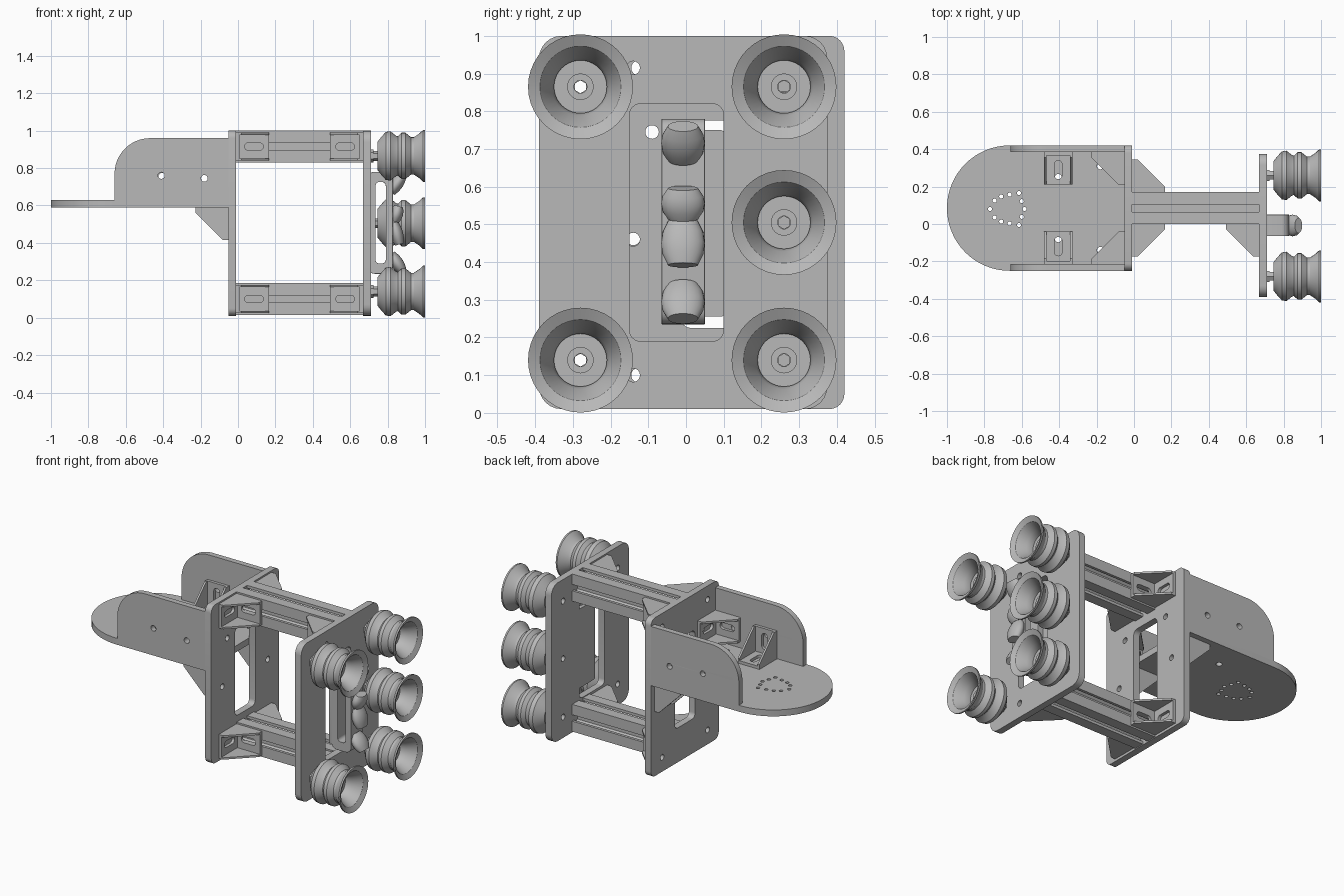
import bpy, bmesh, math
from mathutils import Matrix, Vector

if "Cube" in bpy.data.objects:
    bpy.data.objects.remove(bpy.data.objects["Cube"], do_unlink=True)

GREY = (0.48, 0.48, 0.48, 1)
mat = bpy.data.materials.new("plain grey")
mat.use_nodes = True
mat.diffuse_color = GREY
mat.node_tree.nodes["Principled BSDF"].inputs["Base Color"].default_value = GREY

# In-plane axes (u, v) and thickness axis w for each slab direction
AXES = {"x": (1, 2, 0), "y": (0, 2, 1), "z": (0, 1, 2)}


def finish(name, bm, matrix=None, angle=30):
    """Clean the mesh, shade by angle and make an object."""
    if matrix:
        bm.transform(matrix)
    bmesh.ops.recalc_face_normals(bm, faces=bm.faces)
    for f in bm.faces:
        f.smooth = True
    for e in bm.edges:
        e.smooth = len(e.link_faces) == 2 and e.calc_face_angle(0) < math.radians(angle)
    me = bpy.data.meshes.new(name)
    bm.to_mesh(me)
    bm.free()
    me.materials.append(mat)
    ob = bpy.data.objects.new(name, me)
    bpy.context.collection.objects.link(ob)
    return ob


def rrect(u0, v0, u1, v1, r, n=6):
    """Rounded rectangle outline."""
    pts = []
    corners = ((u1 - r, v1 - r), (u0 + r, v1 - r), (u0 + r, v0 + r), (u1 - r, v0 + r))
    for k, (u, v) in enumerate(corners):
        for i in range(n + 1):
            a = math.pi / 2 * (k + i / n)
            pts.append((u + r * math.cos(a), v + r * math.sin(a)))
    return pts


def hole(u, v, r=0.018):
    return rrect(u - r, v - r, u + r, v + r, r * 0.999, 4)


def add_slab(bm, axis, lo, hi, outline, holes=()):
    """Extrude a flat outline with holes between lo and hi along an axis."""
    cu = bpy.data.curves.new("outline", "CURVE")
    cu.dimensions, cu.fill_mode, cu.extrude = "2D", "BOTH", (hi - lo) / 2
    for loop in (outline, *holes):
        sp = cu.splines.new("POLY")
        sp.points.add(len(loop) - 1)
        for p, (u, v) in zip(sp.points, loop):
            p.co = (u, v, 0, 1)
        sp.use_cyclic_u = True
    ob = bpy.data.objects.new("outline", cu)
    bpy.context.collection.objects.link(ob)
    dg = bpy.context.evaluated_depsgraph_get()
    me = bpy.data.meshes.new_from_object(ob.evaluated_get(dg))
    part = bmesh.new()
    part.from_mesh(me)
    bmesh.ops.remove_doubles(part, verts=part.verts, dist=1e-5)
    iu, iv, iw = AXES[axis]
    for v in part.verts:
        co = Vector((0, 0, 0))
        co[iu], co[iv], co[iw] = v.co.x, v.co.y, v.co.z + (lo + hi) / 2
        v.co = co
    part.to_mesh(me)
    part.free()
    bm.from_mesh(me)
    bpy.data.objects.remove(ob)
    bpy.data.curves.remove(cu)
    bpy.data.meshes.remove(me)


def slab(name, axis, lo, hi, outline, holes=()):
    bm = bmesh.new()
    add_slab(bm, axis, lo, hi, outline, holes)
    return finish(name, bm)


def lathe(name, profile, matrix, steps=32, closed=True):
    """Spin an (r, h) profile around local z."""
    bm = bmesh.new()
    vs = [bm.verts.new((r, 0, h)) for r, h in profile]
    es = [bm.edges.new(p) for p in zip(vs, vs[1:] + vs[:1] if closed else vs[1:])]
    bmesh.ops.spin(bm, geom=vs + es, cent=(0, 0, 0), axis=(0, 0, 1),
                   angle=math.tau, steps=steps, use_merge=True)
    bmesh.ops.remove_doubles(bm, verts=bm.verts, dist=1e-5)
    return finish(name, bm, matrix)


def bracket(name, corner, a, b):
    """Corner bracket: two slotted legs along a and b, and two side webs."""
    a, b = Vector(a), Vector(b)
    m = Matrix((a, b, a.cross(b))).transposed().to_4x4()
    m.translation = corner
    bm = bmesh.new()
    L, W, T = 0.175, 0.075, 0.018
    slot = rrect(0.045, -0.02, 0.145, 0.02, 0.0199)
    leg = [(0, -W), (L, -W), (L, W), (0, W)]
    add_slab(bm, "y", 0, T, leg, [slot])
    add_slab(bm, "x", 0, T, [(u, v) for u, v in leg], [slot])
    web = [(0, 0), (L, 0), (L, 0.03), (0.03, L), (0, L)]
    for lo in (-W, W - 0.012):
        add_slab(bm, "z", lo, lo + 0.012, web)
    return finish(name, bm, m)


CUPS = [(-0.28, 0.865), (0.26, 0.865), (0.26, 0.505), (-0.28, 0.14), (0.26, 0.14)]
MID = 0.085                 # centre line of shelf and rear plate
BEAM_Z = (0.915, 0.10)
SIDES = (("front", -1), ("back", 1))

# Upright plates
slab("cup_plate", "x", 0.668, 0.71, rrect(-0.39, 0.01, 0.375, 1.0, 0.06),
     [rrect(-0.15, 0.19, 0.10, 0.82, 0.03)] + [hole(y, z) for y, z in CUPS]
     + [hole(-0.14, z) for z in BEAM_Z])
rear_holes = [rrect(MID - 0.1, 0.225, MID + 0.1, 0.775, 0.03)]
for s in (-1, 1):
    rear_holes += [hole(MID + s * 0.225, z) for z in (0.915, 0.46, 0.10)]
    rear_holes.append(hole(MID + s * 0.175, 0.745))
slab("rear_plate", "x", -0.052, -0.01, rrect(-0.25, 0.01, 0.42, 1.0, 0.04), rear_holes)

# Shelf with rounded end and a ring of small holes
R = 0.335
shelf = [(-0.052, MID - R), (-0.052, MID + R)]
shelf += [(-0.665 - R * math.sin(t), MID + R * math.cos(t))
          for t in (math.pi * i / 32 for i in range(33))]
ring = [(-0.77, 0), (-0.745, 0.045), (-0.71, 0.067), (-0.665, 0.077),
        (-0.615, 0.085), (-0.6, 0.042), (-0.585, 0)]
shelf_holes = [hole(x, 0.08 + s * y, 0.011) for x, y in ring
               for s in ((1, -1) if y else (1,))]
for s in (-1, 1):
    shelf_holes += [hole(-0.405, MID + s * 0.165), hole(-0.18, MID + s * 0.225)]
slab("shelf", "z", 0.59, 0.63, shelf, shelf_holes)

# Side walls of the shelf, rounded at the outer top corner
wall = [(-0.052, 0.59), (-0.052, 0.96)]
wall += [(-0.47 - 0.19 * math.sin(t), 0.77 + 0.19 * math.cos(t))
         for t in (math.pi / 2 * i / 12 for i in range(13))] + [(-0.66, 0.59)]
for side, s in SIDES:
    y0, y1 = sorted((MID + s * 0.3, MID + s * R))
    slab(side + "_wall", "y", y0, y1, wall, [hole(-0.41, 0.76), hole(-0.18, 0.745)])

# Slotted beams between the plates
quarter = [(0.085, 0.085), (0.02, 0.085), (0.02, 0.068), (0.05, 0.068), (0.05, 0.058),
           (0.025, 0.035), (-0.025, 0.035), (-0.05, 0.058), (-0.05, 0.068),
           (-0.02, 0.068), (-0.02, 0.085)]
for level, zc in zip(("upper", "lower"), BEAM_Z):
    pts = []
    for k in range(4):
        c, s = round(math.cos(k * math.pi / 2)), round(math.sin(k * math.pi / 2))
        pts += [(MID + u * c - v * s, zc + u * s + v * c) for u, v in quarter]
    slab(level + "_beam", "x", -0.01, 0.668, pts, [hole(MID, zc, 0.015)])
    # Brackets joining beam and plates
    bracket(level + "_rear_bracket_front", (-0.01, 0, zc), (1, 0, 0), (0, -1, 0))
    bracket(level + "_rear_bracket_back", (-0.01, 0.17, zc), (1, 0, 0), (0, 1, 0))
    bracket(level + "_cup_plate_bracket", (0.668, 0, zc), (-1, 0, 0), (0, -1, 0))

# Brackets holding the shelf and walls
for side, s in SIDES:
    y = MID + s * 0.3
    bracket(side + "_shelf_bracket", (-0.405, y, 0.63), (0, -s, 0), (0, 0, 1))
    bracket(side + "_wall_bracket", (-0.052, y, 0.745), (-1, 0, 0), (0, -s, 0))
    bracket(side + "_under_bracket", (-0.052, MID + s * 0.225, 0.59), (-1, 0, 0), (0, 0, -1))

# Bellows suction cups
cup = [(0.017, 0.745), (0.075, 0.745), (0.10, 0.765), (0.128, 0.79), (0.132, 0.815),
       (0.108, 0.845), (0.105, 0.855), (0.124, 0.875), (0.124, 0.895), (0.10, 0.925),
       (0.10, 0.94), (0.12, 0.97), (0.139, 0.99), (0.139, 1.0), (0.108, 0.985),
       (0.077, 0.93), (0.07, 0.90), (0.07, 0.89), (0.035, 0.89), (0.035, 0.9), (0.017, 0.9)]
stem = [(0.017, 0.70), (0.034, 0.70), (0.034, 0.725), (0.026, 0.725), (0.026, 0.75), (0.017, 0.75)]
for i, (y, z) in enumerate(CUPS, 1):
    m = Matrix.Translation((0, y, z)) @ Matrix.Rotation(math.pi / 2, 4, "Y")
    lathe(f"suction_cup_{i}", cup, m, 40)
    lathe(f"cup_stem_{i}", stem, m, 6)

# Gripper housing in the plate window, with its mounting tab
slab("gripper_tab", "x", 0.672, 0.70, rrect(-0.06, 0.255, 0.102, 0.75, 0.01))
body = slab("gripper_body", "y", -0.065, 0.05, rrect(0.69, 0.235, 0.828, 0.78, 0.04),
            [rrect(0.735, 0.29, 0.79, 0.725, 0.02)])
bev = body.modifiers.new("soft edges", "BEVEL")
bev.width, bev.segments, bev.limit_method = 0.01, 2, "ANGLE"

# Barrel shaped gripper pads, the outer ones tilted
pad = [(0, -0.05), (0.04, -0.05), (0.054, -0.025), (0.058, 0), (0.054, 0.025), (0.04, 0.05), (0, 0.05)]
for i, (z, tilt, size) in enumerate(((0.715, 35, 1.1), (0.555, 15, 0.85),
                                     (0.45, -15, 1.2), (0.295, -35, 1.1)), 1):
    m = (Matrix.Translation((0.848, -0.008, z)) @ Matrix.Rotation(math.radians(tilt), 4, "Y")
         @ Matrix.Diagonal((0.6, 1, size, 1)))
    lathe(f"gripper_pad_{i}", pad, m, 24, closed=False)
